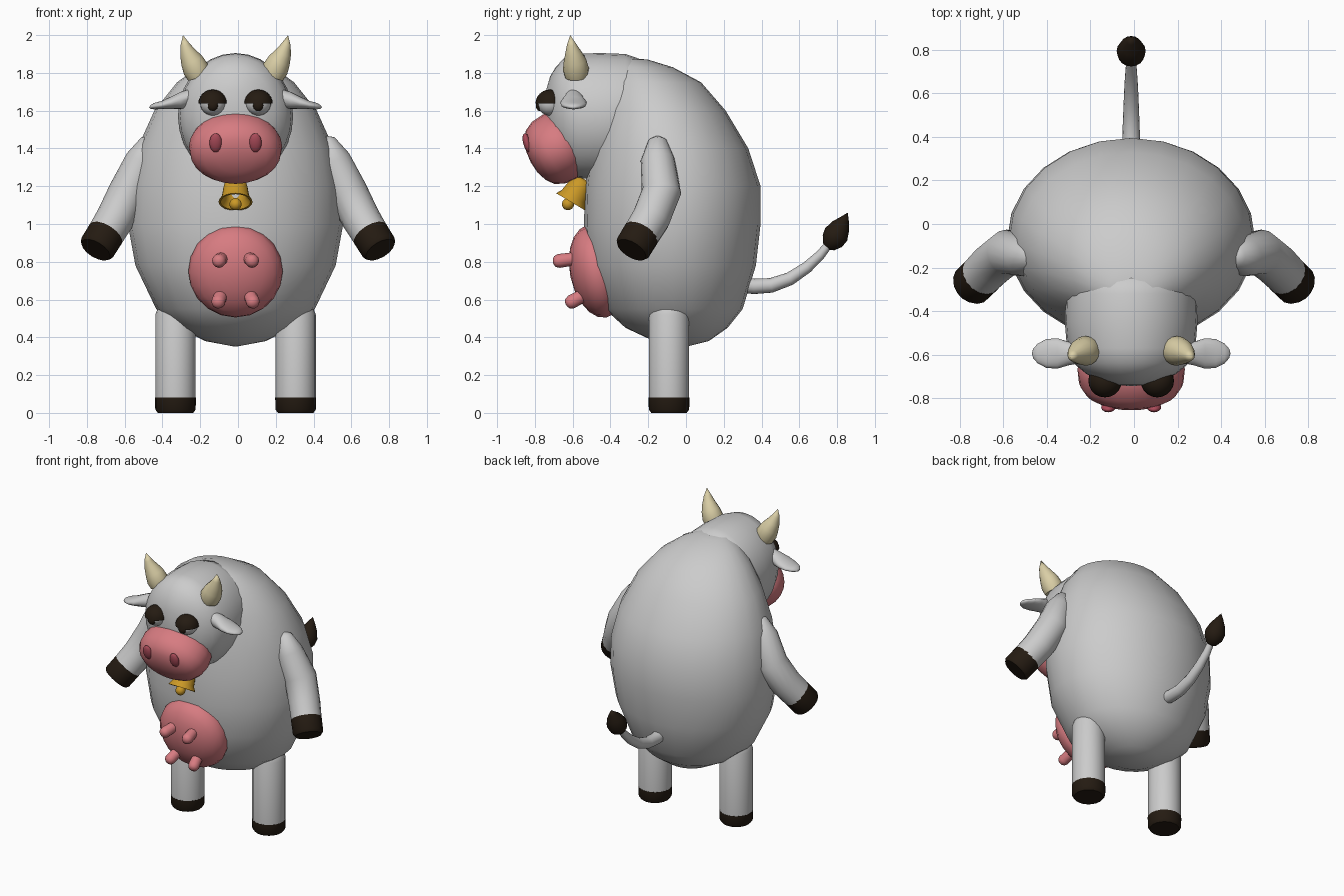
import bpy, bmesh, math
from mathutils import Vector, Matrix

if "Cube" in bpy.data.objects:
    bpy.data.objects.remove(bpy.data.objects["Cube"])

CX = -0.013  # the body's own centre line


def material(name, rgb):
    m = bpy.data.materials.new(name)
    m.diffuse_color = (*rgb, 1)
    m.use_nodes = True
    m.node_tree.nodes["Principled BSDF"].inputs["Base Color"].default_value = m.diffuse_color
    return m


DARK = material("dark_brown", (0.018, 0.011, 0.006))
PINK = material("pink", (0.68, 0.2, 0.22))
ROSE = material("rose", (0.4, 0.07, 0.1))
GOLD = material("gold", (0.6, 0.32, 0.02))
HORN = material("horn", (0.7, 0.62, 0.38))


def finish(name, bm, mat=None, angle=50):
    bmesh.ops.remove_doubles(bm, verts=bm.verts, dist=1e-5)
    bmesh.ops.recalc_face_normals(bm, faces=bm.faces)
    me = bpy.data.meshes.new(name)
    bm.to_mesh(me)
    bm.free()
    me.shade_smooth()
    me.set_sharp_from_angle(angle=math.radians(angle))
    if mat:
        me.materials.append(mat)
    ob = bpy.data.objects.new(name, me)
    bpy.context.collection.objects.link(ob)
    return ob


def loft(name, rings, mat=None, seg=20, angle=50):
    """Skin elliptical rings given as (centre, U radius vector, V radius vector)."""
    bm = bmesh.new()
    rows = []
    for c, u, v in rings:
        c, u, v = Vector(c), Vector(u), Vector(v)
        rows.append([bm.verts.new(c + u * math.cos(2 * math.pi * i / seg)
                                  + v * math.sin(2 * math.pi * i / seg)) for i in range(seg)])
    for a, b in zip(rows, rows[1:]):
        for i in range(seg):
            j = (i + 1) % seg
            bm.faces.new((a[i], a[j], b[j], b[i]))
    for row, ring in ((rows[0], rings[0]), (rows[-1], rings[-1])):
        if Vector(ring[1]).length > 1e-4:
            bm.faces.new(row)
    return finish(name, bm, mat, angle)


def tube(name, pts, mat=None, seg=16, ref=(0, 1, 0), angle=50):
    """Round tube through (x, y, z, radius) points."""
    ps = [Vector(p[:3]) for p in pts]
    rings = []
    for i, p in enumerate(ps):
        t = (ps[min(i + 1, len(ps) - 1)] - ps[max(i - 1, 0)]).normalized()
        u = t.cross(Vector(ref)).normalized()
        rings.append((p, u * pts[i][3], t.cross(u) * pts[i][3]))
    return loft(name, rings, mat, seg, angle)


def ball(name, centre, radii, mat=None, tilt=0, upper_only=False, seg=20):
    bm = bmesh.new()
    bmesh.ops.create_uvsphere(bm, u_segments=seg, v_segments=12, radius=1)
    if upper_only:
        bmesh.ops.bisect_plane(bm, geom=bm.verts[:] + bm.edges[:] + bm.faces[:], dist=1e-4,
                               plane_co=(0, 0, 0), plane_no=(0, 0, -1), clear_outer=True)
        bmesh.ops.holes_fill(bm, edges=[e for e in bm.edges if e.is_boundary])
    bm.transform(Matrix.Translation(centre) @ Matrix.Rotation(tilt, 4, 'X')
                 @ Matrix.Diagonal((*radii, 1)))
    return finish(name, bm, mat)


def along(base, axis, steps):
    """Rings stacked along an axis in the YZ plane; steps are (distance, x radius, other radius)."""
    base, axis = Vector(base), Vector(axis).normalized()
    v = Vector((1, 0, 0)).cross(axis)
    return [(base + axis * d, (rx, 0, 0), v * rv) for d, rx, rv in steps]


# Body: z, half width, front y, back y
body = [(.35, 0, 0, 0), (.38, .16, -.17, .12), (.45, .30, -.32, .22), (.55, .42, -.43, .30),
        (.78, .53, -.52, .37), (1.0, .57, -.54, .395), (1.2, .56, -.535, .395),
        (1.4, .52, -.51, .33), (1.6, .43, -.47, .21), (1.75, .31, -.44, .08),
        (1.83, .2, -.40, -.07), (1.87, .1, -.36, -.2), (1.88, 0, -.3, -.3)]
loft("body", [((CX, (f + b) / 2, z), (r, 0, 0), (0, (b - f) / 2, 0)) for z, r, f, b in body],
     seg=24, angle=80)

# Head: y, half width, half height, centre z
head = [(-.22, .27, .28, 1.585), (-.32, .30, .325, 1.575), (-.45, .305, .335, 1.57),
        (-.57, .295, .33, 1.572), (-.64, .265, .30, 1.585), (-.69, .205, .24, 1.59),
        (-.72, .14, .18, 1.6), (-.74, .07, .1, 1.61), (-.745, 0, 0, 1.61)]
loft("head", [((CX, y, cz), (rx, 0, 0), (0, 0, rz)) for y, rx, rz, cz in head],
     seg=28, angle=80)

# Muzzle and udder, both tilted slightly downwards
loft("muzzle", along((CX, -.667, 1.41), (0, -.88, -.47),
     [(-.1, .19, .14), (-.05, .235, .18), (0, .247, .192), (.07, .24, .185), (.12, .21, .16),
      (.15, .165, .12), (.17, .09, .065), (.176, 0, 0)]), PINK, 24, 80)
loft("udder", along((CX, -.47, .75), (0, -.98, -.2),
     [(.145 * math.sin(a), .25 * math.cos(a), .25 * math.cos(a))
      for a in [math.radians(d) for d in (-40, -20, 0, 18, 36, 54, 72, 90)]]), PINK, 20, 80)

# Bell with a hollow mouth, and its clapper
loft("bell", along((CX, -.61, 1.117), (0, .51, .86),
     [(.08, .05, .05), (.03, .058, .058), (.0, .08, .08), (0, .09, .09), (.03, .073, .073),
      (.09, .064, .064), (.125, .055, .055), (.14, .03, .03)]), GOLD, 20)
ball("bell_clapper", (CX, -.625, 1.105), (.032, .032, .032), GOLD)

# Tail and tuft
tube("tail", [(CX, .28, .68, .042), (CX, .36, .67, .041), (CX, .45, .675, .039),
              (CX, .55, .71, .035), (CX, .64, .77, .031), (CX, .71, .835, .026),
              (CX, .77, .91, .02)], ref=(1, 0, 0))
tube("tail_tuft", [(CX, .745, .865, 0), (CX, .755, .88, .035), (CX, .775, .91, .06),
                   (CX, .795, .945, .067), (CX, .82, .99, .05), (CX, .842, 1.03, .022),
                   (CX, .856, 1.06, 0)], DARK, ref=(1, 0, 0))

# Paired parts
for side, s in (("left", -1), ("right", 1)):
    def mx(x):
        return CX + s * x

    # Eyes with heavy lids
    ball(side + "_eyeball", (mx(.12), -.72, 1.64), (.068, .068, .066))
    ball(side + "_eyelid", (mx(.12), -.72, 1.637), (.077, .077, .075), DARK, upper_only=True)
    ball(side + "_pupil", (mx(.12), -.775, 1.628), (.028, .02, .03), DARK)
    ball(side + "_nostril", (mx(.105), -.842, 1.43), (.033, .02, .052), ROSE, tilt=.25)

    # Horn and ear
    tube(side + "_horn", [(mx(.195), -.58, 1.78, .06), (mx(.21), -.583, 1.82, .069),
                          (mx(.232), -.588, 1.865, .06), (mx(.252), -.597, 1.905, .044),
                          (mx(.268), -.606, 1.95, .025), (mx(.278), -.613, 2.0, 0)], HORN)
    ear = [(.24, .045, .05, 1.665), (.29, .055, .045, 1.655), (.34, .07, .033, 1.642),
           (.39, .066, .022, 1.63), (.43, .045, .017, 1.624), (.45, .022, .01, 1.62),
           (.457, 0, 0, 1.618)]
    loft(side + "_ear", [((mx(x), -.595, z), (0, ry, 0), (0, 0, rz)) for x, ry, rz, z in ear],
         angle=80)

    # Arm and its hoof
    tube(side + "_arm", [(s * .45, -.15, 1.47, 0), (s * .465, -.15, 1.44, .05),
                         (s * .505, -.15, 1.34, .09), (s * .58, -.13, 1.17, .105),
                         (s * .65, -.185, 1.03, .102), (s * .705, -.24, .94, .098)])
    tube(side + "_front_hoof", [(s * .70, -.236, .948, .099), (s * .745, -.28, .876, .098),
                                (s * .753, -.288, .863, .086)], DARK)

    # Leg and its hoof
    tube(side + "_leg", [(mx(.318), -.09, .08, .107), (mx(.318), -.09, .52, .107),
                         (mx(.318), -.09, .59, .08), (mx(.318), -.09, .62, 0)], seg=20)
    tube(side + "_rear_hoof", [(mx(.318), -.09, 0, .094), (mx(.318), -.09, .018, .107),
                               (mx(.318), -.09, .082, .108)], DARK, seg=20)

    # Teats
    for row, a, b in (("upper", (.07, -.56, .82), (.093, -.705, .80)),
                      ("lower", (.07, -.51, .64), (.098, -.635, .572))):
        a, b = Vector((mx(a[0]), *a[1:])), Vector((mx(b[0]), *b[1:]))
        tube(f"{side}_{row}_teat", [(*a.lerp(b, t), r) for t, r in
                                    ((0, .034), (.78, .037), (.92, .029), (.98, .016), (1, 0))],
             PINK, 12, ref=(0, 0, 1), angle=80)
